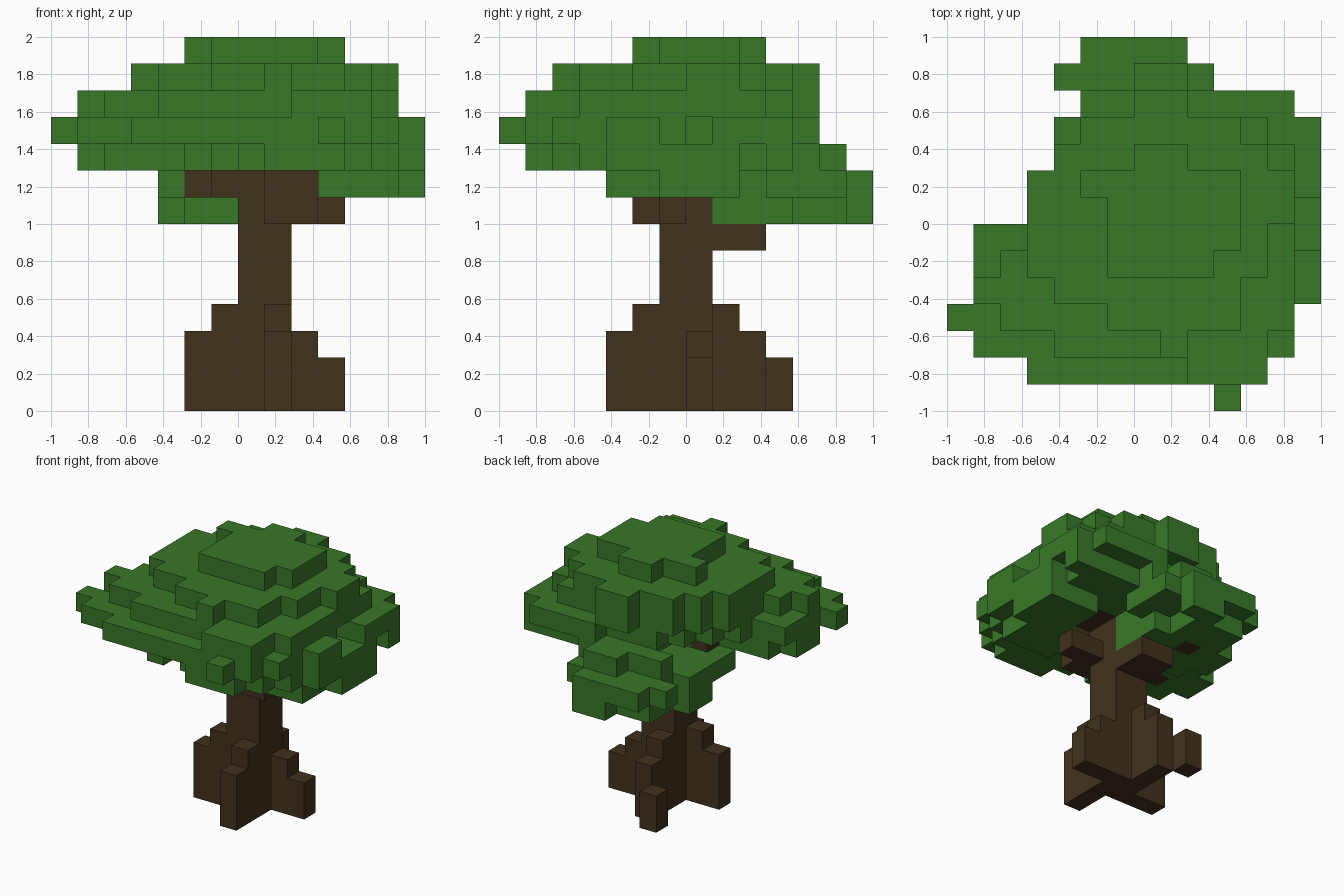
import bpy
import bmesh
from mathutils import Vector

cube = bpy.data.objects.get("Cube")
if cube:
    bpy.data.objects.remove(cube)

GRID = 14
UNIT = 2 / GRID


def make_material(name, colour):
    mat = bpy.data.materials.new(name)
    mat.use_nodes = True
    mat.diffuse_color = colour
    mat.node_tree.nodes["Principled BSDF"].inputs["Base Color"].default_value = colour
    return mat


def box(cells, xs, ys, zs):
    """Fill half-open ranges of the block grid."""
    cells.update((x, y, z) for x in range(*xs) for y in range(*ys) for z in range(*zs))


def layer(cells, level, first_row, *spans):
    """Fill one level from front to back, one x span per row."""
    for row, span in enumerate(spans, first_row):
        box(cells, span, (row, row + 1), (level, level + 1))


def build(name, cells, solid, material):
    """Skin the blocks, leaving out every face hidden by a neighbour."""
    bm = bmesh.new()
    verts = {}
    for cell in sorted(cells):
        for axis in range(3):
            for side in (0, 1):
                near = list(cell)
                near[axis] += 2 * side - 1
                if tuple(near) in solid:
                    continue
                u, v = (axis + 1) % 3, (axis + 2) % 3
                corners = []
                for du, dv in ((0, 0), (1, 0), (1, 1), (0, 1)):
                    p = list(cell)
                    p[axis] += side
                    p[u] += du
                    p[v] += dv
                    key = tuple(p)
                    if key not in verts:
                        verts[key] = bm.verts.new(Vector(key) * UNIT - Vector((1, 1, 0)))
                    corners.append(verts[key])
                bm.faces.new(corners if side else corners[::-1])
    mesh = bpy.data.meshes.new(name)
    bm.to_mesh(mesh)
    bm.free()
    mesh.materials.append(material)
    obj = bpy.data.objects.new(name, mesh)
    bpy.context.collection.objects.link(obj)
    return obj


# Trunk column
trunk = set()
box(trunk, (7, 9), (6, 8), (0, 9))

# Stepped roots, one on each side
roots = set()
box(roots, (8, 9), (4, 5), (0, 3))
box(roots, (8, 9), (5, 6), (0, 4))
box(roots, (9, 10), (7, 8), (0, 3))
box(roots, (10, 11), (7, 8), (0, 2))
box(roots, (5, 6), (6, 7), (0, 3))
box(roots, (6, 7), (6, 7), (0, 4))
box(roots, (7, 8), (8, 9), (0, 4))
box(roots, (7, 8), (9, 10), (0, 3))
box(roots, (6, 7), (10, 11), (0, 2))

# Branches
branches = set()
box(branches, (7, 9), (8, 10), (6, 7))
box(branches, (6, 7), (10, 11), (7, 8))
box(branches, (8, 10), (5, 6), (7, 9))
box(branches, (9, 11), (6, 7), (7, 8))
box(branches, (6, 7), (6, 8), (8, 9))
box(branches, (5, 6), (7, 8), (8, 10))
box(branches, (9, 11), (6, 8), (9, 10))
box(branches, (3, 4), (4, 5), (9, 10))

# Low foliage lobe at the back
lobe = set()
layer(lobe, 7, 8, (5, 9), (4, 9), (4, 9), (5, 8), (5, 8), (7, 9))
layer(lobe, 8, 7, (4, 5), (4, 9), (4, 9), (4, 10), (5, 10), (4, 10), (5, 9))
layer(lobe, 9, 11, (5, 10), (7, 9))

# Main canopy, from its underside to the crown
canopy = set()
layer(canopy, 8, 4, (10, 13), (10, 13), (11, 14), (11, 14), (11, 14))
layer(canopy, 9, 1, (8, 11), (5, 12), (2, 13), (1, 14), (1, 14), (2, 14),
      (6, 14), (7, 14), (7, 13), (7, 14))
canopy.discard((6, 2, 9))
layer(canopy, 10, 0, (10, 11), (3, 12), (1, 13), (0, 13), (1, 14), (1, 14), (1, 13),
      (3, 12), (4, 14), (5, 14), (6, 14), (9, 13))
layer(canopy, 11, 1, (9, 12), (4, 12), (2, 13), (1, 13), (2, 13), (3, 13),
      (3, 13), (3, 13), (4, 13), (5, 12), (7, 9))
layer(canopy, 12, 2, (8, 9), (6, 11), (4, 11), (3, 12), (3, 12), (3, 13),
      (3, 13), (4, 12), (5, 11), (7, 9))
layer(canopy, 13, 5, (6, 10), (6, 11), (6, 11), (5, 11), (7, 9))

bark = make_material("brown bark", (0.051, 0.031, 0.0115, 1))
leaf = make_material("green leaves", (0.039, 0.188, 0.021, 1))
wood = trunk | roots | branches
solid = wood | lobe | canopy
build("trunk", trunk, solid, bark)
build("roots", roots - trunk, solid, bark)
build("branches", branches - trunk, solid, bark)
build("back_foliage", lobe - wood, solid, leaf)
build("canopy", canopy - lobe - wood, solid, leaf)
